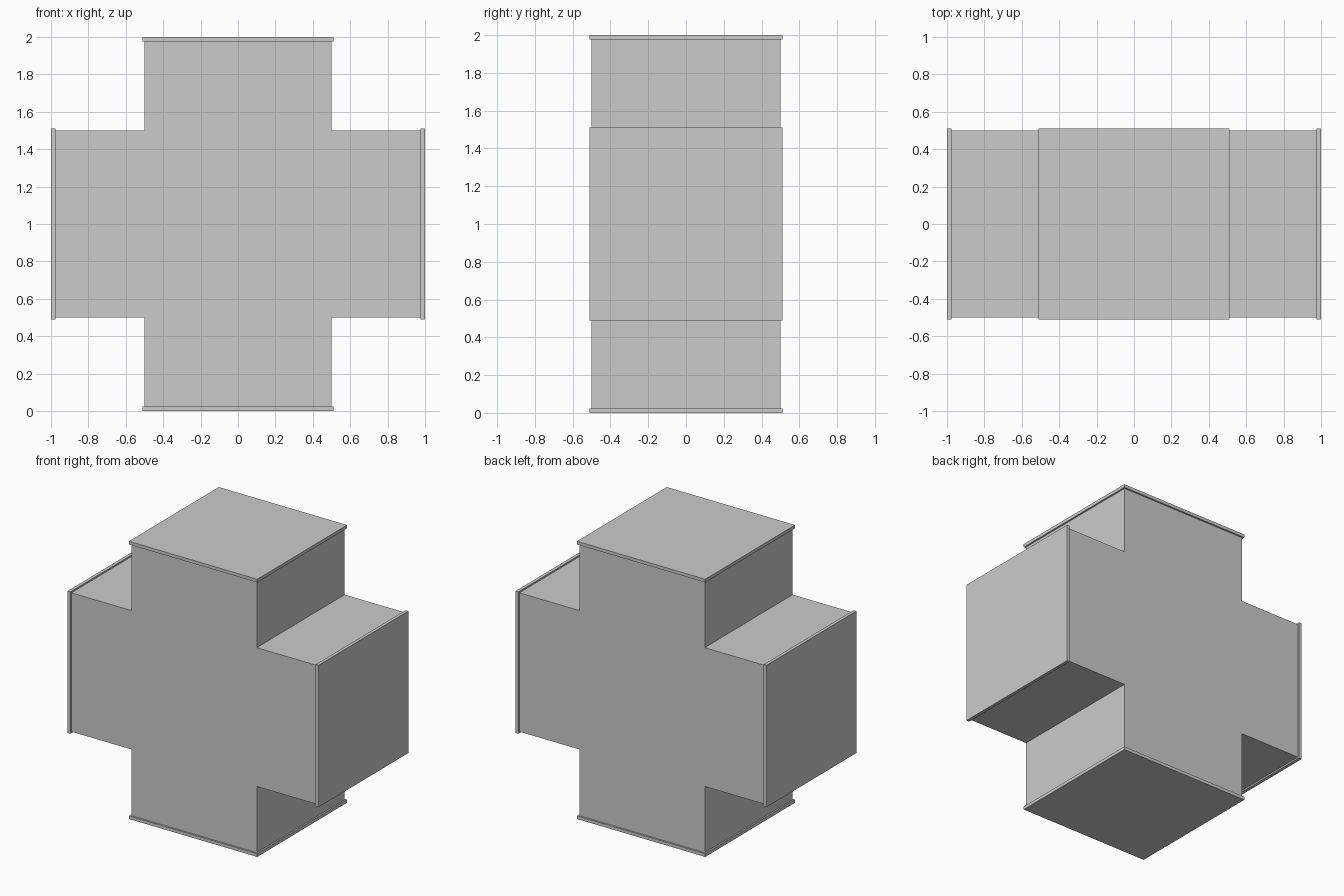
import bpy, bmesh
from mathutils import Vector

if "Cube" in bpy.data.objects:
    bpy.data.objects.remove(bpy.data.objects["Cube"])

HALF = 0.5      # half width of each arm
REACH = 0.99    # arm length, ending just inside the end plates
PLATE = 0.511   # half width of an end plate
THICK = 0.023   # end plate thickness
CENTRE = Vector((0, 0, 1))


def add_object(name, bm):
    bmesh.ops.recalc_face_normals(bm, faces=bm.faces)
    mesh = bpy.data.meshes.new(name)
    bm.to_mesh(mesh)
    bm.free()
    obj = bpy.data.objects.new(name, mesh)
    bpy.context.collection.objects.link(obj)
    return obj


def add_box(name, centre, size):
    bm = bmesh.new()
    bmesh.ops.create_cube(bm, size=1)
    bmesh.ops.scale(bm, vec=size, verts=bm.verts)
    obj = add_object(name, bm)
    obj.location = centre


# Cross-shaped body: one profile, extruded front to back
quarter = [(REACH, -HALF), (REACH, HALF), (HALF, HALF)]
profile = []
for turn in range(4):
    profile += quarter
    quarter = [(-z, x) for x, z in quarter]
bm = bmesh.new()
face = bm.faces.new([bm.verts.new((x, -HALF, z)) for x, z in profile])
result = bmesh.ops.extrude_face_region(bm, geom=[face])
moved = [v for v in result["geom"] if isinstance(v, bmesh.types.BMVert)]
bmesh.ops.translate(bm, vec=(0, 2 * HALF, 0), verts=moved)
# The extrusion drops the starting face, so restore it if needed
if len(bm.faces) < 14:
    bmesh.ops.holes_fill(bm, edges=bm.edges, sides=0)
body = add_object("cross_body", bm)
body.location = CENTRE

# Thin overhanging plates on the four arm ends
for name, direction in (("left", (-1, 0, 0)), ("right", (1, 0, 0)),
                        ("bottom", (0, 0, -1)), ("top", (0, 0, 1))):
    size = [THICK if d else 2 * PLATE for d in direction]
    add_box(name + "_end_plate",
            CENTRE + Vector(direction) * (1 - THICK / 2), size)
